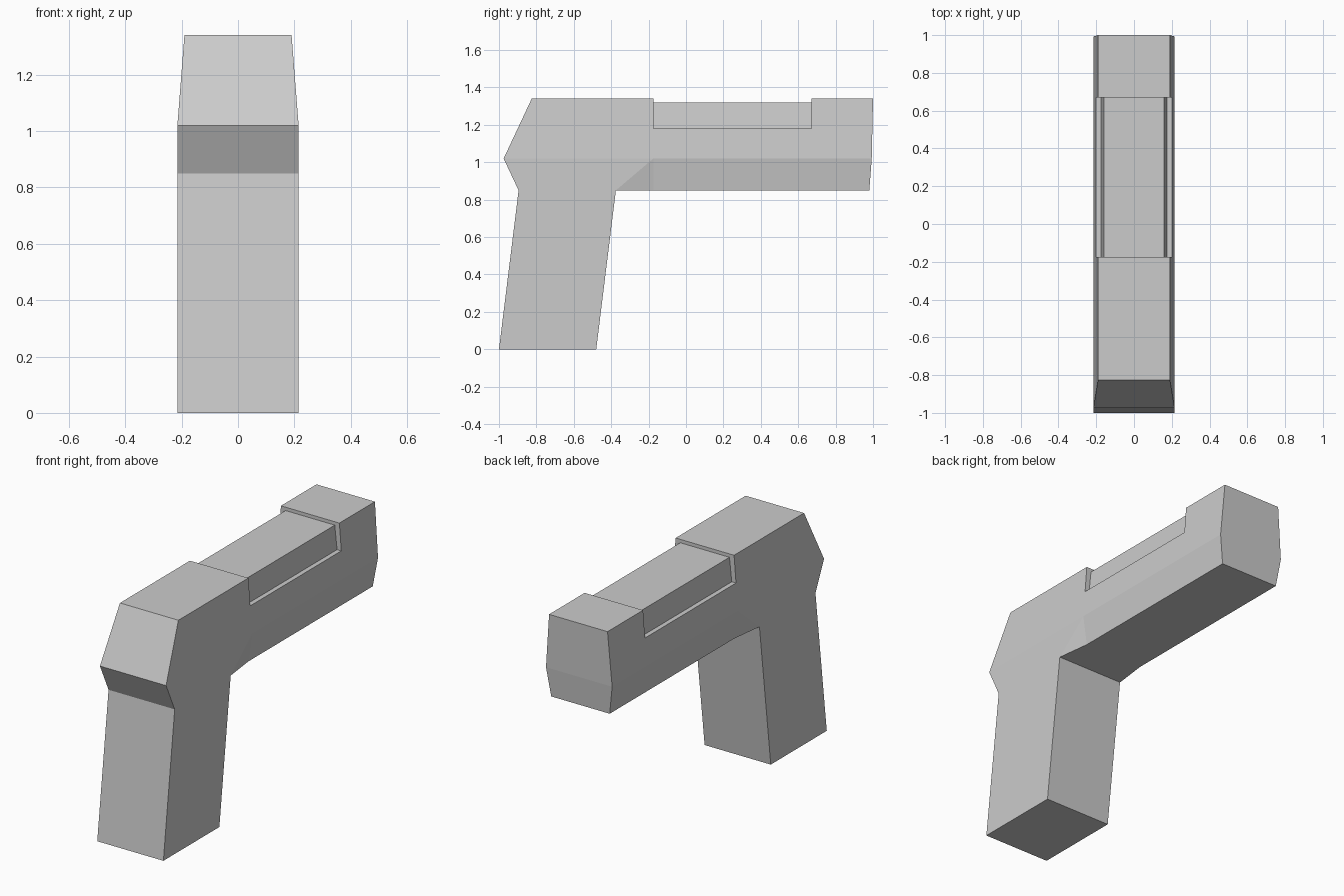
import bpy
import bmesh

cube = bpy.data.objects.get("Cube")
if cube:
    bpy.data.objects.remove(cube, do_unlink=True)

# Single flat material
grey = bpy.data.materials.new("plain grey")
grey.use_nodes = True
colour = (0.6, 0.6, 0.6, 1)
grey.diffuse_color = colour
grey.node_tree.nodes["Principled BSDF"].inputs["Base Color"].default_value = colour


def mirrored_solid(name, points, panels, outline):
    """Side panels mirrored across x, closed by a strip along the outline.
    Each point is (y, z, half width)."""
    bm = bmesh.new()
    sides = [{k: bm.verts.new((s * w, y, z)) for k, (y, z, w) in points.items()}
             for s in (-1, 1)]
    for side in sides:
        for panel in panels:
            bm.faces.new([side[k] for k in panel.split()])
    loop = outline.split()
    left, right = sides
    for a, b in zip(loop, loop[1:] + loop[:1]):
        bm.faces.new((left[a], left[b], right[b], right[a]))
    bmesh.ops.recalc_face_normals(bm, faces=bm.faces)
    mesh = bpy.data.meshes.new(name)
    bm.to_mesh(mesh)
    bm.free()
    mesh.materials.append(grey)
    obj = bpy.data.objects.new(name, mesh)
    bpy.context.collection.objects.link(obj)
    return obj


# Shared levels and widths
under, waist, ledge, top = 0.85, 1.02, 1.18, 1.34
wide, mid, narrow = 0.215, 0.2025, 0.19
slot_front, slot_back = -0.175, 0.67

# Handle and long body with a notch in the top
mirrored_solid("handle_and_body", {
    "foot_front": (-1, 0, wide),
    "foot_back": (-0.48, 0, wide),
    "crook": (-0.375, under, wide),
    "belly": (slot_front, under, narrow),
    "tip_low": (0.98, under, narrow),
    "tip_mid": (0.993, waist, wide),
    "tip_top": (1, top, narrow),
    "slot_d": (slot_back, top, narrow),
    "slot_c": (slot_back, ledge, mid),
    "slot_b": (slot_front, ledge, mid),
    "slot_a": (slot_front, top, narrow),
    "brow": (-0.825, top, narrow),
    "nose": (-0.975, waist, wide),
    "neck": (-0.895, under, wide),
    "centre": (slot_front, waist, wide),
}, [
    "foot_front foot_back crook neck",
    "neck crook centre nose",
    "crook belly centre",
    "belly tip_low tip_mid centre",
    "centre tip_mid tip_top slot_d slot_c slot_b",
    "nose centre slot_b slot_a brow",
], "foot_front foot_back crook belly tip_low tip_mid tip_top "
   "slot_d slot_c slot_b slot_a brow nose neck")

# Raised block sitting in the notch
mirrored_solid("notch_block", {
    "a": (slot_front, ledge, 0.175),
    "b": (slot_back, ledge, 0.175),
    "c": (slot_back, 1.32, 0.16),
    "d": (slot_front, 1.32, 0.16),
}, ["a b c d"], "a b c d")
